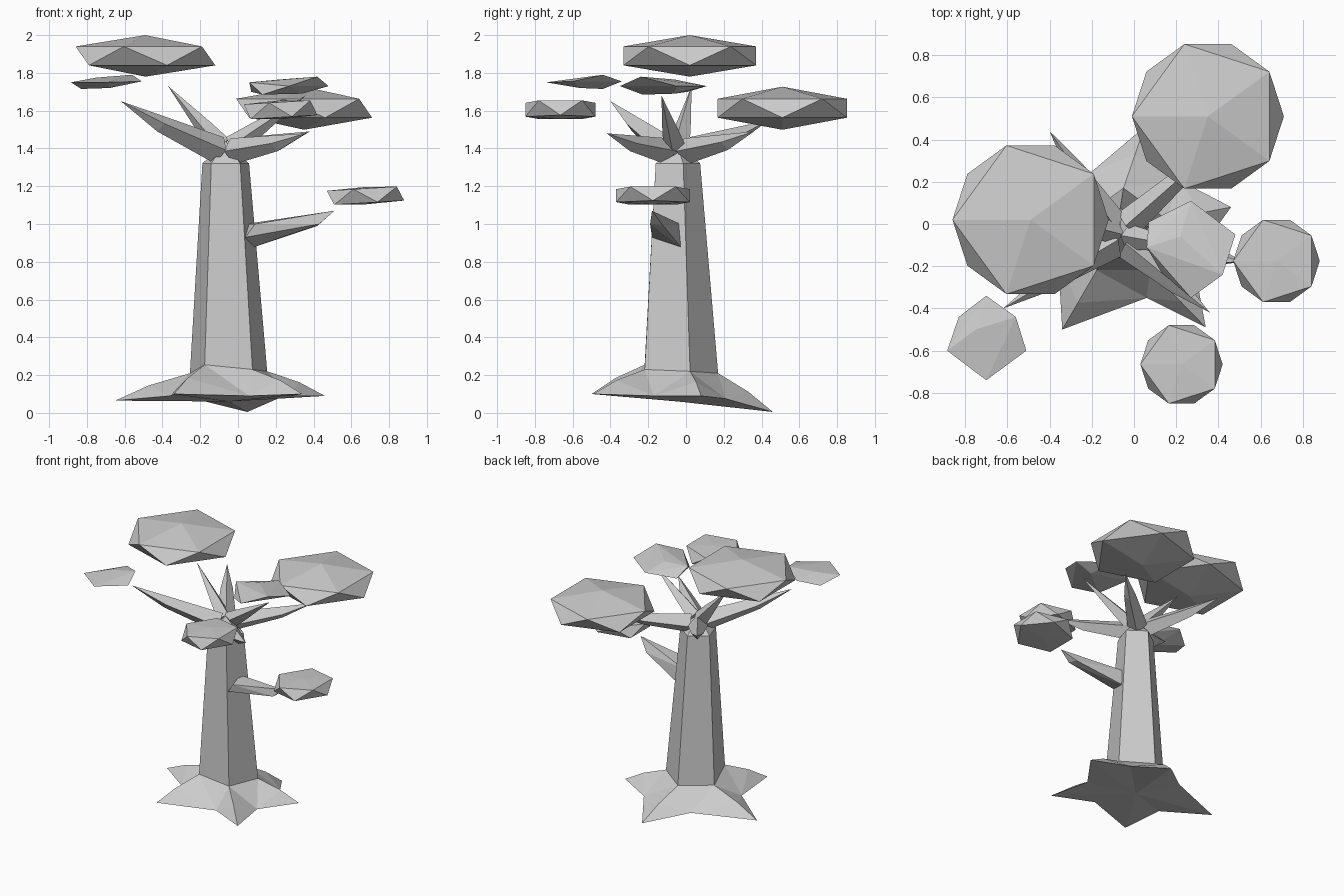
import bpy, bmesh
from math import cos, sin, pi, radians
from mathutils import Vector

if "Cube" in bpy.data.objects:
    bpy.data.objects.remove(bpy.data.objects["Cube"])


def finish(name, bm):
    bmesh.ops.recalc_face_normals(bm, faces=bm.faces[:])
    mesh = bpy.data.meshes.new(name)
    bm.to_mesh(mesh)
    bm.free()
    obj = bpy.data.objects.new(name, mesh)
    bpy.context.collection.objects.link(obj)
    return obj


def hull(name, points):
    bm = bmesh.new()
    for p in points:
        bm.verts.new(p)
    res = bmesh.ops.convex_hull(bm, input=bm.verts[:])
    junk = [g for g in res["geom_interior"] if isinstance(g, bmesh.types.BMVert)]
    bmesh.ops.delete(bm, geom=list(set(junk)), context='VERTS')
    return finish(name, bm)


def leaf_clump(name, c, r, ring_h, apex_h, tilt=0.0):
    """Flattened icosahedron, optionally sheared upwards along x."""
    pts = [(0, 0, apex_h), (0, 0, -apex_h)]
    for i in range(5):
        a = pi + i * 2 * pi / 5
        pts.append((r * cos(a), r * sin(a), ring_h))
        pts.append((-r * cos(a), -r * sin(a), -ring_h))
    hull(name, [(c[0] + x, c[1] + y, c[2] + z + tilt * x) for x, y, z in pts])


def ring(center, axis, r, n=4):
    axis = Vector(axis).normalized()
    side = axis.cross(Vector((0, 0, 1))).normalized()
    up = side.cross(axis)
    return [Vector(center) + r * (cos(2 * pi * i / n) * side + sin(2 * pi * i / n) * up)
            for i in range(n)]


def branch(name, base, tip, r, mid=0.6, mid_r=0.6, sag=0.015):
    """Tapered four-sided limb ending in a point."""
    base, tip = Vector(base), Vector(tip)
    axis = tip - base
    m = base.lerp(tip, mid) - Vector((0, 0, sag))
    hull(name, ring(base, axis, r) + ring(m, axis, r * mid_r) + [tip])


# Trunk with crown point and star-shaped roots
bm = bmesh.new()


def pentagon(cx, cy, r, zs):
    return [bm.verts.new((cx + r * cos(radians(18 + 72 * i)),
                          cy + r * sin(radians(18 + 72 * i)), zs[i])) for i in range(5)]


low = pentagon(-0.05, -0.045, 0.215, (0.22, 0.21, 0.21, 0.255, 0.23))
top = pentagon(-0.065, -0.055, 0.13, (1.32,) * 5)
crown = bm.verts.new((-0.065, -0.055, 1.44))
under = bm.verts.new((-0.05, -0.04, 0.06))
tip_co = [(0.46, 0.08, 0.09), (0.05, 0.46, 0.005), (-0.65, 0.07, 0.065),
          (-0.34, -0.5, 0.1), (0.34, -0.49, 0.1)]
valley_co = [(0.21, 0.21, 0.075), (-0.21, 0.24, 0.07), (-0.36, -0.16, 0.09),
             (0.06, -0.35, 0.09), (0.28, -0.17, 0.09)]
tips = [bm.verts.new(c) for c in tip_co]
valleys = [bm.verts.new(c) for c in valley_co]
ridges = [bm.verts.new(low[i].co.lerp(tips[i].co, 0.55) + Vector((0, 0, 0.015)))
          for i in range(5)]
for i in range(5):
    j = (i + 1) % 5
    for f in ((low[i], low[j], top[j], top[i]), (top[i], top[j], crown),
              (low[i], valleys[i], low[j]),
              (low[i], ridges[i], valleys[i]), (ridges[i], tips[i], valleys[i]),
              (low[j], valleys[i], ridges[j]), (ridges[j], valleys[i], tips[j]),
              (under, valleys[i], tips[i]), (under, tips[j], valleys[i])):
        bm.faces.new(f)
finish("trunk_and_roots", bm)

# Main branches at the crown
branch("branch_front_left", (-0.10, -0.09, 1.39), (-0.62, -0.40, 1.65), 0.075)
branch("branch_front_right", (-0.03, -0.10, 1.385), (0.36, -0.42, 1.48), 0.07)
branch("branch_back_left", (-0.10, 0.0, 1.385), (-0.40, 0.44, 1.55), 0.07)
branch("branch_back_right", (-0.03, 0.0, 1.385), (0.38, 0.36, 1.49), 0.07)
branch("branch_upright_left", (-0.09, -0.04, 1.41), (-0.37, 0.03, 1.73), 0.06, 0.3, 0.75, 0)
branch("branch_upright_right", (-0.03, -0.06, 1.41), (0.36, -0.13, 1.68), 0.06, 0.3, 0.75, 0)

# Low side branch
hull("side_branch", [(0.04, -0.18, 0.93), (0.09, -0.19, 1.0), (0.06, -0.02, 0.87),
                     (0.04, -0.03, 1.0), (0.43, -0.19, 1.0), (0.42, -0.12, 0.99),
                     (0.51, -0.18, 1.07)])

# Large leaf clumps
leaf_clump("leaves_top_left", (-0.49, 0.02, 1.89), 0.37, 0.05, 0.11)
leaf_clump("leaves_back_right", (0.35, 0.51, 1.613), 0.36, 0.05, 0.114)

# Small tilted leaf clumps
leaf_clump("leaves_low_right", (0.675, -0.175, 1.15), 0.205, 0.038, 0.046, 0.06)
leaf_clump("leaves_front", (0.225, -0.665, 1.605), 0.195, 0.04, 0.05, 0.06)
hull("leaves_middle", [(0.27, 0.11, 1.73), (0.48, -0.05, 1.73), (0.42, -0.24, 1.78),
                       (0.27, -0.35, 1.73), (0.06, -0.11, 1.75), (0.07, 0.01, 1.70),
                       (0.13, -0.23, 1.685), (0.34, -0.06, 1.69), (0.22, -0.06, 1.765)])
hull("leaves_front_left", [(-0.70, -0.34, 1.755), (-0.56, -0.44, 1.79), (-0.51, -0.60, 1.755),
                           (-0.70, -0.74, 1.75), (-0.885, -0.60, 1.75), (-0.83, -0.44, 1.715),
                           (-0.68, -0.56, 1.72), (-0.75, -0.50, 1.775)])
